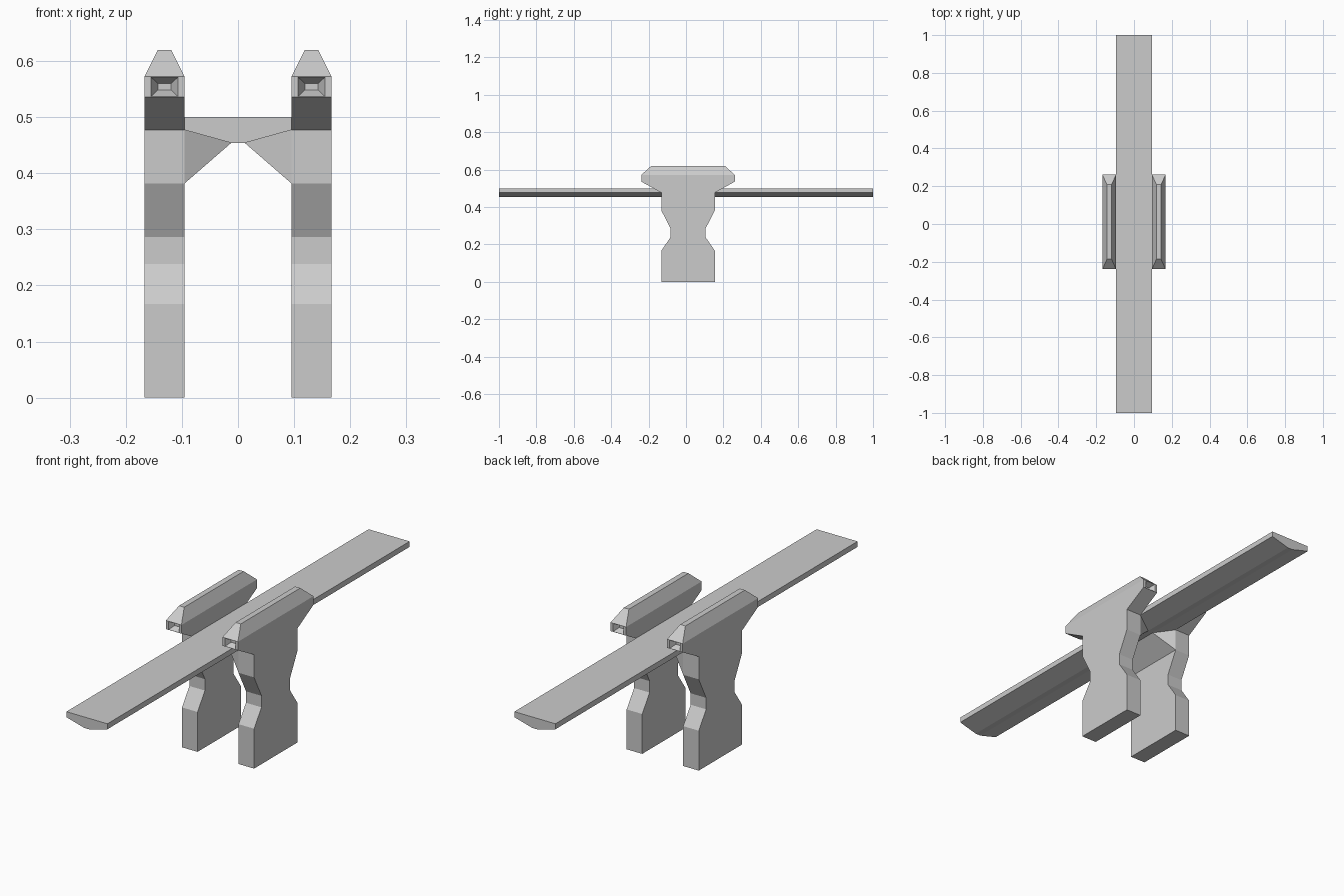
import bpy, bmesh
from mathutils import Vector

if "Cube" in bpy.data.objects:
    bpy.data.objects.remove(bpy.data.objects["Cube"])

CY = 0.011   # towers sit slightly behind the centre
TX = 0.131   # tower centre in x


def finish(name, bm, mirror=False):
    bmesh.ops.recalc_face_normals(bm, faces=bm.faces[:])
    me = bpy.data.meshes.new(name)
    bm.to_mesh(me)
    bm.free()
    ob = bpy.data.objects.new(name, me)
    bpy.context.collection.objects.link(ob)
    if mirror:
        ob.modifiers.new("Mirror", 'MIRROR').use_clip = False
    return ob


def loft(bm, rings):
    """Join a list of equal-length point rings and cap both ends."""
    vs = [[bm.verts.new(p) for p in r] for r in rings]
    n = len(vs[0])
    for a, b in zip(vs, vs[1:]):
        for i in range(n):
            j = (i + 1) % n
            bm.faces.new((a[i], a[j], b[j], b[i]))
    bm.faces.new(vs[0][::-1])
    bm.faces.new(vs[-1])


# Towers: stacked rectangles (z, half width, half depth)
LEVELS = [(0, .036, .143), (.167, .036, .143), (.238, .036, .094),
          (.286, .036, .094), (.382, .036, .143), (.477, .036, .143),
          (.536, .036, .25), (.572, .036, .25), (.62, .012, .197)]
bm = bmesh.new()
loft(bm, [[(TX + sx * hx, CY + sy * hy, z)
           for sx, sy in ((-1, -1), (1, -1), (1, 1), (-1, 1))]
          for z, hx, hy in LEVELS])
bmesh.ops.recalc_face_normals(bm, faces=bm.faces[:])

# Funnel-shaped sockets in both ends of each tower head
ends = [f for f in bm.faces
        if abs(f.normal.y) > .99 and .536 < f.calc_center_median().z < .572]
for f in ends:
    inward = -f.normal.y
    for hx, hz, depth in ((.024, .0172, 0), (.012, .006, .024)):
        bmesh.ops.inset_individual(bm, faces=[f], thickness=.001)
        for v in f.verts:
            c = Vector((TX, 0, .554))
            v.co.x = c.x + (hx if v.co.x > c.x else -hx)
            v.co.z = c.z + (hz if v.co.z > c.z else -hz)
            v.co.y += inward * depth
finish("tower", bm, mirror=True)

# Deck: shallow keel section running the full length
section = [(-.095, .5), (-.095, .477), (-.012, .454),
           (.012, .454), (.095, .477), (.095, .5)]
bm = bmesh.new()
loft(bm, [[(x, y, z) for x, z in section] for y in (-1, 1)])
finish("deck", bm)

# Brackets: wedges from the towers, narrowing under the deck
bm = bmesh.new()
loft(bm, [[(.095, CY + s * .143, .477), (.095, CY + s * .143, .382),
           (.012, CY + s * .094, .454)] for s in (-1, 1)])
finish("bracket", bm, mirror=True)
